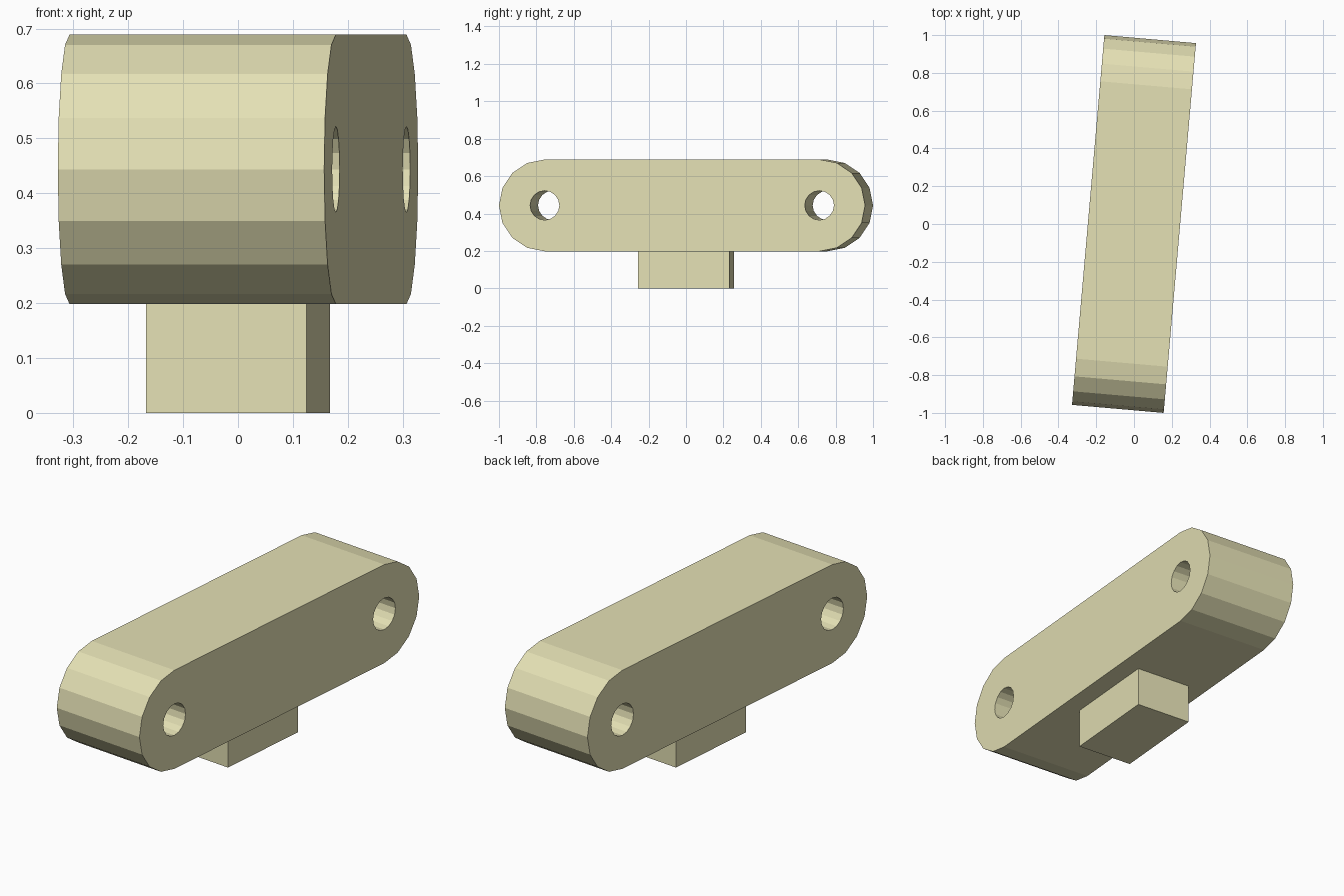
import bpy, bmesh
from math import pi, sin, cos, radians
from mathutils import Matrix

if "Cube" in bpy.data.objects:
    bpy.data.objects.remove(bpy.data.objects["Cube"])

TURN = Matrix.Rotation(radians(-5), 4, 'Z')   # whole model is turned slightly
HALF_W, R, END, ZC = 0.2435, 0.2455, 0.737, 0.4435
HOLE_R, SIDES = 0.0785, 16

mat = bpy.data.materials.new("olive")
mat.diffuse_color = (0.78, 0.75, 0.46, 1)
mat.use_nodes = True
mat.node_tree.nodes["Principled BSDF"].inputs["Base Color"].default_value = mat.diffuse_color


def prism(name, outline, half_w):
    """Extrude a (y, z) outline along local x, then turn it."""
    bm = bmesh.new()
    face = bm.faces.new([bm.verts.new((-half_w, y, z)) for y, z in outline])
    new = bmesh.ops.extrude_face_region(bm, geom=[face])["geom"]
    bmesh.ops.translate(bm, vec=(2 * half_w, 0, 0),
                        verts=[v for v in new if isinstance(v, bmesh.types.BMVert)])
    bmesh.ops.recalc_face_normals(bm, faces=bm.faces)
    bm.transform(TURN)
    mesh = bpy.data.meshes.new(name)
    bm.to_mesh(mesh)
    bm.free()
    mesh.materials.append(mat)
    obj = bpy.data.objects.new(name, mesh)
    bpy.context.collection.objects.link(obj)
    return obj


def arc(cy, r, start, steps, step):
    return [(cy + r * cos(start + i * step), ZC + r * sin(start + i * step))
            for i in range(steps)]


# Bar with rounded ends
step = 2 * pi / SIDES
bar = prism("bar", arc(END, R, -pi / 2, 9, step) + arc(-END, R, pi / 2, 9, step), HALF_W)

# Through hole at each end
for side in (-1, 1):
    cutter = prism("hole_cutter", arc(side * END, HOLE_R, 0, SIDES, step), HALF_W + 0.1)
    cutter.hide_render = True
    cutter.hide_viewport = True
    cut = bar.modifiers.new("hole", 'BOOLEAN')
    cut.operation = 'DIFFERENCE'
    cut.solver = 'EXACT'
    cut.object = cutter

# Mounting block underneath
top = ZC - R
prism("base_block", [(-0.246, 0), (0.246, 0), (0.246, top), (-0.246, top)], 0.147)
